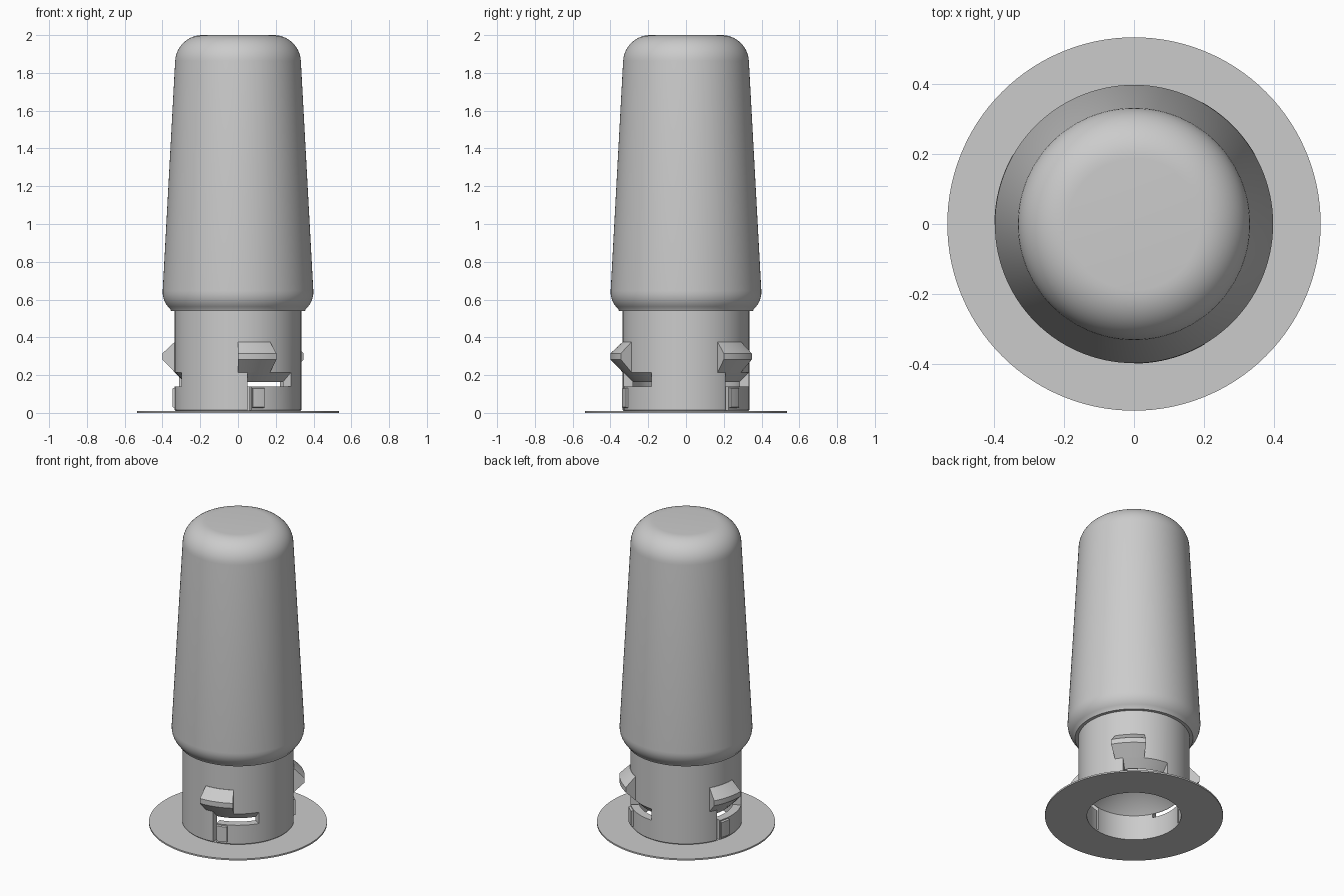
import bpy, bmesh, math

if "Cube" in bpy.data.objects:
    bpy.data.objects.remove(bpy.data.objects["Cube"])

grey = bpy.data.materials.new("light grey")
grey.diffuse_color = (0.6, 0.6, 0.6, 1)
grey.use_nodes = True
grey.node_tree.nodes["Principled BSDF"].inputs["Base Color"].default_value = grey.diffuse_color


def sweep(name, profile, start=0, end=360, step=3):
    """Solid made by turning a closed (radius, z) profile around the z axis."""
    full = end - start == 360
    n = max(2, math.ceil((end - start) / step))
    bm = bmesh.new()
    rings = []
    for i in range(n if full else n + 1):
        a = math.radians(start + (end - start) * i / n)
        rings.append([bm.verts.new((r * math.cos(a), r * math.sin(a), z)) for r, z in profile])
    k = len(profile)
    for i in range(n):
        p, q = rings[i], rings[(i + 1) % len(rings)]
        for j in range(k):
            m = (j + 1) % k
            if profile[j][0] == 0 and profile[m][0] == 0:
                continue  # edge lies on the axis
            bm.faces.new((p[j], q[j], q[m], p[m]))
    if not full:
        bm.faces.new(rings[0])
        bm.faces.new(rings[-1])
    bmesh.ops.remove_doubles(bm, verts=bm.verts, dist=1e-5)
    bmesh.ops.recalc_face_normals(bm, faces=bm.faces)
    mesh = bpy.data.meshes.new(name)
    bm.to_mesh(mesh)
    bm.free()
    mesh.materials.append(grey)
    obj = bpy.data.objects.new(name, mesh)
    bpy.context.collection.objects.link(obj)
    return obj


def activate(obj):
    bpy.ops.object.select_all(action='DESELECT')
    obj.select_set(True)
    bpy.context.view_layer.objects.active = obj


def arc(cr, cz, rad, a0, a1, n):
    pts = []
    for i in range(n + 1):
        a = math.radians(a0 + (a1 - a0) * i / n)
        pts.append((cr + rad * math.cos(a), cz + rad * math.sin(a)))
    return pts


# Tapered grip with rounded top and bottom edges
grip_profile = ([(0, 0.54), (0.355, 0.54)] + arc(0.278, 0.64, 0.121, -48, 3, 6)
                + arc(0.189, 1.856, 0.144, 3, 90, 12) + [(0, 2.0)])
parts = [sweep("grip", grip_profile)]

# Hollow neck with a conical ceiling
neck = sweep("neck", [(0, 0.445), (0.283, 0.165), (0.283, 0), (0.32, 0),
                      (0.335, 0.016), (0.335, 0.56), (0, 0.56)])
parts.append(neck)

# Thin base ring
parts.append(sweep("base_ring", [(0.32, 0), (0.535, 0), (0.535, 0.01), (0.32, 0.01)]))

# Three bayonet units around the neck
cutters = []
for i in range(3):
    a = -90 + 120 * i
    # wedge lug with sloped top and underside
    parts.append(sweep("lug", [(0.33, 0.215), (0.335, 0.215), (0.40, 0.282), (0.40, 0.315),
                               (0.337, 0.374), (0.33, 0.374)], a, a + 30.5))
    # click bump on the spring arm
    parts.append(sweep("click_bump", [(0.325, 0.025), (0.348, 0.03), (0.348, 0.13),
                                      (0.325, 0.135)], a + 13, a + 24))
    # slot under the lug, and the slit that frees the arm
    cutters.append(sweep("slot_cutter", [(0.265, 0.14), (0.42, 0.14), (0.42, 0.30),
                                         (0.265, 0.145)], a + 8.6, a + 57))
    cutters.append(sweep("slit_cutter", [(0.26, 0.012), (0.42, 0.012), (0.42, 0.15),
                                         (0.26, 0.15)], a + 8.6, a + 12.2))

activate(neck)
for c in cutters:
    c.hide_render = True
    mod = neck.modifiers.new("cut", 'BOOLEAN')
    mod.operation = 'DIFFERENCE'
    mod.solver = 'EXACT'
    mod.object = c
    bpy.ops.object.modifier_apply(modifier=mod.name)
for c in cutters:
    bpy.data.objects.remove(c)

for p in parts:
    activate(p)
    bpy.ops.object.shade_smooth_by_angle(angle=math.radians(25))
